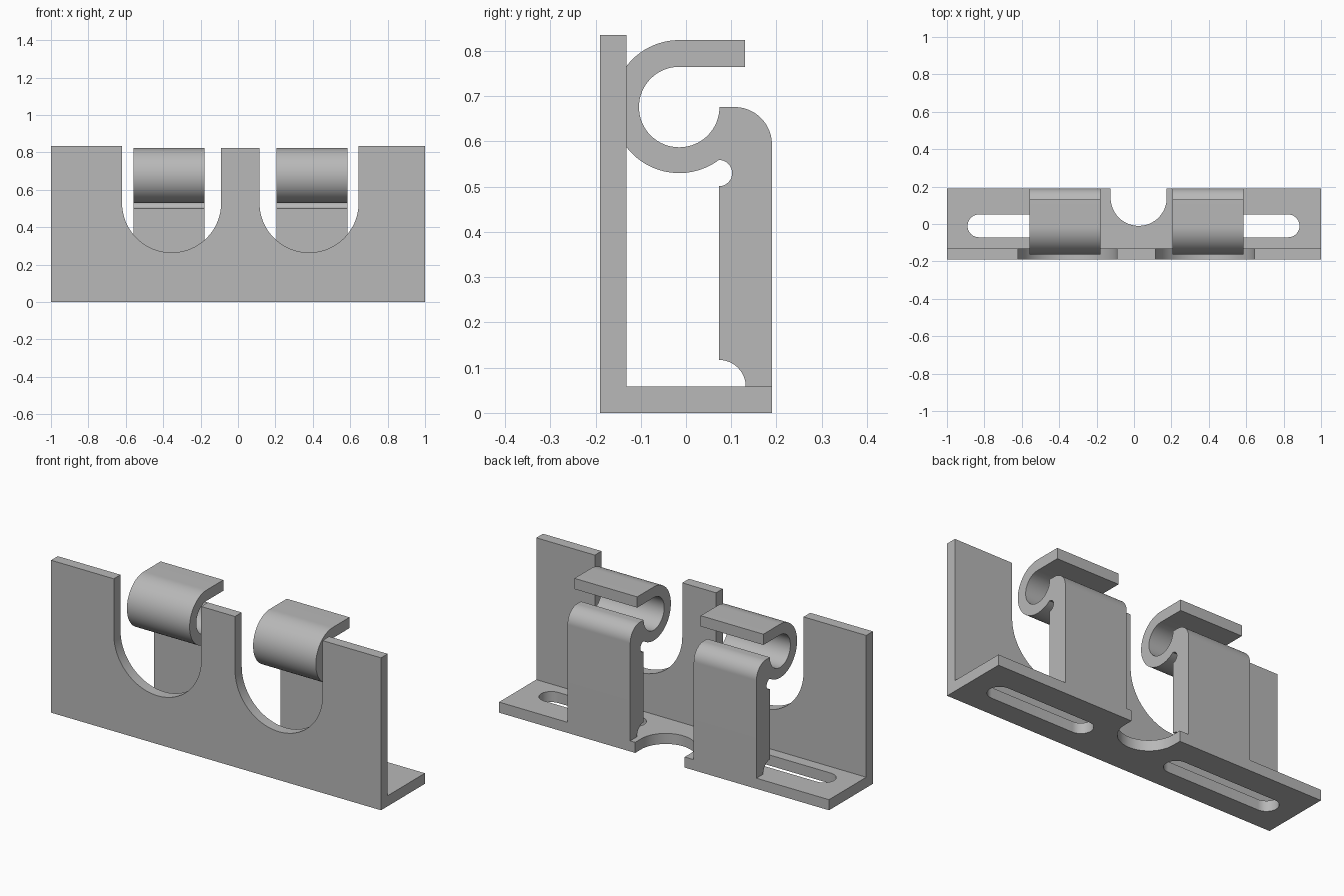
import bpy, bmesh
from math import sin, cos, radians

if "Cube" in bpy.data.objects:
    bpy.data.objects.remove(bpy.data.objects["Cube"])

grey = bpy.data.materials.new("plain grey")
grey.use_nodes = True
grey.diffuse_color = (0.48, 0.48, 0.48, 1)
grey.node_tree.nodes["Principled BSDF"].inputs["Base Color"].default_value = (0.48, 0.48, 0.48, 1)


def arc(cx, cy, r, start, end, n=24):
    """Points along a circular arc, angles in degrees."""
    angles = [radians(start + (end - start) * i / n) for i in range(n + 1)]
    return [(cx + r * cos(a), cy + r * sin(a)) for a in angles]


def prism(name, outline, axis, low, high):
    """Extrude a 2D outline along an axis; the outline uses the other two axes in order."""
    def place(p, d):
        co = list(p)
        co.insert("xyz".index(axis), d)
        return co
    bm = bmesh.new()
    face = bm.faces.new([bm.verts.new(place(p, low)) for p in outline])
    ext = bmesh.ops.extrude_face_region(bm, geom=[face])["geom"]
    for v in ext:
        if isinstance(v, bmesh.types.BMVert):
            v.co["xyz".index(axis)] = high
    bmesh.ops.recalc_face_normals(bm, faces=bm.faces)
    mesh = bpy.data.meshes.new(name)
    bm.to_mesh(mesh)
    bm.free()
    mesh.materials.append(grey)
    obj = bpy.data.objects.new(name, mesh)
    bpy.context.collection.objects.link(obj)
    return obj


def activate(obj):
    bpy.ops.object.select_all(action="DESELECT")
    obj.select_set(True)
    bpy.context.view_layer.objects.active = obj


def cut(target, cutter):
    mod = target.modifiers.new("cut", "BOOLEAN")
    mod.operation, mod.solver, mod.object = "DIFFERENCE", "EXACT", cutter
    cutter.hide_render = True
    activate(target)
    bpy.ops.object.modifier_apply(modifier=mod.name)
    bpy.data.objects.remove(cutter)


# L-shaped bracket: front wall and base plate
T = 0.058
bracket = prism("bracket", [(-0.19, 0), (0.19, 0), (0.19, T), (-0.19 + T, T),
                            (-0.19 + T, 0.835), (-0.19, 0.835)], "x", -1, 1)

# U-shaped openings in the wall
for cx in (-0.355, 0.38):
    u_shape = arc(cx, 0.53, 0.265, 180, 360, 40) + [(cx + 0.265, 1), (cx - 0.265, 1)]
    cut(bracket, prism("wall_cutter", u_shape, "y", -0.3, -0.1))

# Slightly lower middle tab
cut(bracket, prism("tab_cutter", [(-0.2, 0.825), (0.2, 0.825), (0.2, 1), (-0.2, 1)], "y", -0.3, -0.1))

# Round notch in the back edge of the base
notch = arc(0.025, 0.14, 0.15, 180, 360, 32) + [(0.175, 0.3), (-0.125, 0.3)]
cut(bracket, prism("notch_cutter", notch, "z", -0.1, 0.2))

# Mounting slots in the base
R = 0.061
for x0, x1 in ((-0.89, -0.21), (0.26, 0.885)):
    slot = arc(x1 - R, -0.01, R, -90, 90) + arc(x0 + R, -0.01, R, 90, 270)
    cut(bracket, prism("slot_cutter", slot, "z", -0.1, 0.2))

# Spring hook profile: post, inner bore, top lip, outer curl, relief groove, foot scoop
hook = ([(0.19, T)]
        + arc(0.107, 0.593, 0.083, 0, 90)
        + arc(-0.015, 0.676, 0.089, 0, -270, 48)
        + [(0.13, 0.765), (0.13, 0.824)]
        + arc(-0.015, 0.677, 0.147, 90, 307, 48)
        + arc(0.073, 0.53, 0.029, 90, -90, 16)
        + arc(0.073, T, 0.059, 90, 0, 16))

parts = [bracket]
for name, x0 in (("right_hook", -0.56), ("left_hook", 0.205)):
    parts.append(prism(name, hook, "x", x0, x0 + 0.38))

for obj in parts:
    activate(obj)
    bpy.ops.object.shade_smooth_by_angle(angle=radians(25))
